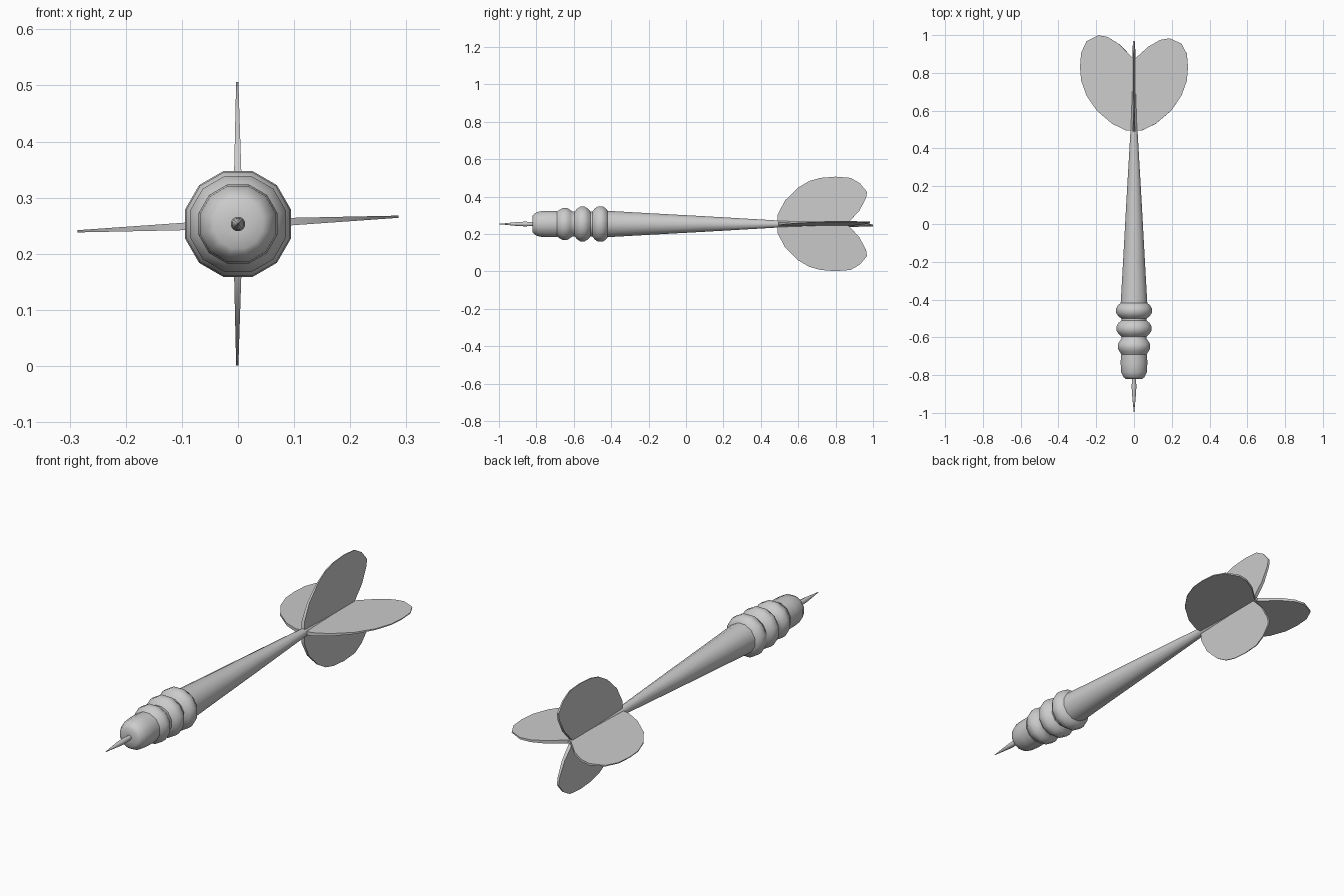
import bpy, bmesh, math
from mathutils import Matrix, Vector

if "Cube" in bpy.data.objects:
    bpy.data.objects.remove(bpy.data.objects["Cube"])

AXIS_Z = 0.253


def finish(name, bm):
    bmesh.ops.remove_doubles(bm, verts=bm.verts, dist=1e-5)
    bmesh.ops.recalc_face_normals(bm, faces=bm.faces)
    mesh = bpy.data.meshes.new(name)
    bm.to_mesh(mesh)
    bm.free()
    obj = bpy.data.objects.new(name, mesh)
    bpy.context.collection.objects.link(obj)
    obj.location.z = AXIS_Z
    bpy.ops.object.select_all(action='DESELECT')
    obj.select_set(True)
    bpy.context.view_layer.objects.active = obj
    bpy.ops.object.shade_smooth_by_angle(angle=math.radians(40))
    return obj


def lathe(name, profile, sides=12):
    """Turn (y, radius) points around the dart's axis."""
    bm = bmesh.new()
    rings = []
    for y, r in profile:
        angles = [math.tau * (i + 0.5) / sides for i in range(sides)]
        rings.append([bm.verts.new((r * math.cos(a), y, r * math.sin(a))) for a in angles])
    for a, b in zip(rings, rings[1:]):
        for i in range(sides):
            j = (i + 1) % sides
            bm.faces.new((a[i], a[j], b[j], b[i]))
    bm.faces.new(rings[0])
    bm.faces.new(rings[-1])
    bmesh.ops.dissolve_degenerate(bm, edges=bm.edges, dist=1e-6)
    return finish(name, bm)


def fin(name, angle, outline, length):
    """Tapered blade from a (y, reach) outline, turned around the axis."""
    bm = bmesh.new()
    turn = Matrix.Rotation(-math.radians(angle), 3, 'Y')
    sides = []
    for s in (1, -1):
        sides.append([bm.verts.new(turn @ Vector((r * length, y, s * (0.009 - 0.007 * r))))
                      for y, r in outline])
    a, b = sides
    bm.faces.new(a)
    bm.faces.new(b[::-1])
    for i in range(len(a)):
        j = (i + 1) % len(a)
        bm.faces.new((a[i], b[i], b[j], a[j]))
    return finish(name, bm)


# Steel point
lathe("point", [(-1.0, 0.001), (-0.95, 0.006), (-0.90, 0.011), (-0.86, 0.013), (-0.80, 0.010)])

# Rounded nose and three grip rings
barrel = [(-0.82, 0.012), (-0.82, 0.045), (-0.81, 0.058), (-0.785, 0.07), (-0.74, 0.073), (-0.69, 0.072)]
for y, r in ((-0.648, 0.089), (-0.553, 0.096), (-0.458, 0.098)):
    barrel += [(y - 0.043, 0.068), (y - 0.03, r - 0.012), (y - 0.012, r),
               (y + 0.012, r), (y + 0.03, r - 0.012), (y + 0.043, 0.068)]
lathe("barrel", barrel)

# Long tapering shaft
lathe("shaft", [(-0.42, 0.073), (-0.2, 0.060), (0.1, 0.043), (0.5, 0.019), (0.88, 0.007)])

# Four flights: the side pair is slightly tilted, the upright pair shorter
outline = [(0.495, 0.0), (0.496, 0.15), (0.53, 0.40), (0.60, 0.69), (0.68, 0.88),
           (0.76, 0.98), (0.83, 1.0), (0.90, 0.98), (0.955, 0.88), (0.983, 0.66),
           (0.975, 0.49), (0.94, 0.27), (0.87, 0.0)]
upright = [(0.49, 0.0), (0.49, 0.20), (0.53, 0.50), (0.60, 0.77), (0.66, 0.91),
           (0.72, 0.975), (0.80, 1.0), (0.88, 0.975), (0.93, 0.86), (0.968, 0.68),
           (0.963, 0.55), (0.925, 0.27), (0.86, 0.0)]
long_side = [(y + 0.016 * max(0, y - 0.85) / 0.13, r) for y, r in outline]
fin("right_flight", 2.6, outline, 0.286)
fin("left_flight", 182.6, long_side, 0.286)
fin("upper_flight", 90.3, upright, 0.253)
fin("lower_flight", 269.7, upright, 0.252)
